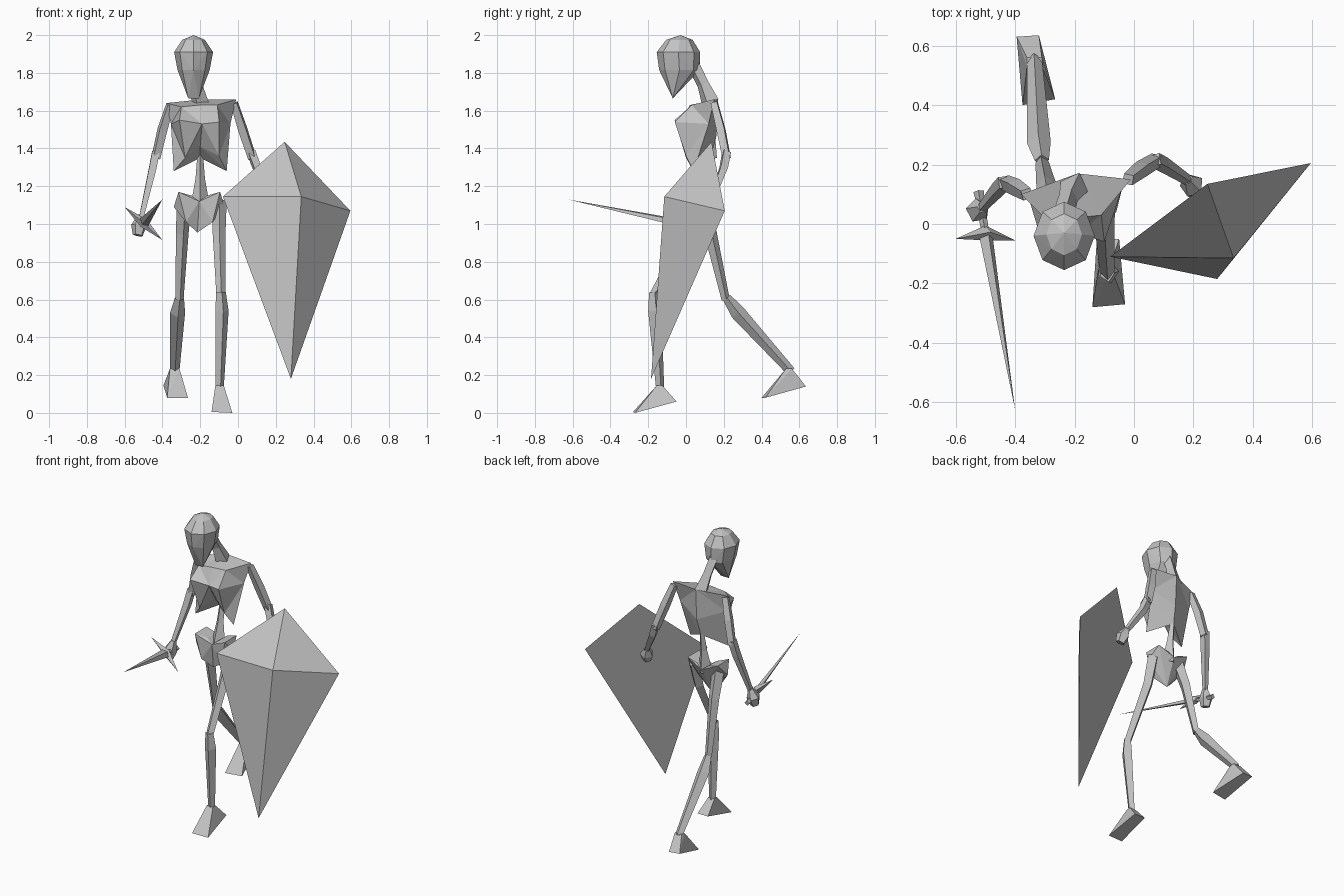
import bpy
import bmesh
from math import cos, sin, pi
from mathutils import Vector

default_cube = bpy.data.objects.get("Cube")
if default_cube:
    bpy.data.objects.remove(default_cube, do_unlink=True)

# One plain bone grey for everything
bone_grey = bpy.data.materials.new("bone_grey")
bone_grey.use_nodes = True
colour = (0.55, 0.55, 0.55, 1)
bone_grey.diffuse_color = colour
bone_grey.node_tree.nodes["Principled BSDF"].inputs["Base Color"].default_value = colour


def finish(name, bm):
    """Turn a bmesh into a flat shaded object."""
    bmesh.ops.recalc_face_normals(bm, faces=bm.faces)
    mesh = bpy.data.meshes.new(name)
    bm.to_mesh(mesh)
    bm.free()
    mesh.materials.append(bone_grey)
    part = bpy.data.objects.new(name, mesh)
    bpy.context.collection.objects.link(part)
    return part


def hull(name, points):
    """Faceted solid wrapped around a few corner points."""
    bm = bmesh.new()
    verts = [bm.verts.new(p) for p in points]
    result = bmesh.ops.convex_hull(bm, input=verts)
    loose = [v for v in result["geom_interior"] if isinstance(v, bmesh.types.BMVert)]
    bmesh.ops.delete(bm, geom=loose, context='VERTS')
    return finish(name, bm)


def loft(name, rings):
    """Skin equal-sized rings of points and cap both ends."""
    bm = bmesh.new()
    loops = [[bm.verts.new(p) for p in ring] for ring in rings]
    count = len(loops[0])
    for low, high in zip(loops, loops[1:]):
        for i in range(count):
            j = (i + 1) % count
            bm.faces.new((low[i], low[j], high[j], high[i]))
    for end in (loops[0], loops[-1]):
        bm.faces.new(end)
    bmesh.ops.triangulate(bm, faces=bm.faces)
    return finish(name, bm)


def limb(name, stations, sides=4):
    """Tapered bone through (centre, radius) stations."""
    start, end = Vector(stations[0][0]), Vector(stations[-1][0])
    turn = (end - start).to_track_quat('Z', 'Y')
    angles = [2 * pi * i / sides for i in range(sides)]
    rings = []
    for centre, radius in stations:
        rings.append([Vector(centre) + turn @ Vector((cos(a), sin(a), 0)) * radius
                      for a in angles])
    return loft(name, rings)


def oval(centre, rx, ry, sides=8):
    """Horizontal ring of points."""
    x, y, z = centre
    return [(x + rx * cos(2 * pi * i / sides), y + ry * sin(2 * pi * i / sides), z)
            for i in range(sides)]


# Head: domed skull tapering to a narrow chin
skull = [(-.235, -.03, 2)]
skull += oval((-.235, -.035, 1.975), .06, .07)
skull += oval((-.235, -.04, 1.91), .103, .115)
skull += oval((-.235, -.035, 1.815), .085, .107)
for side in (-1, 1):
    skull.append((-.235 + side * .028, -.07, 1.665))
hull("head", skull)
limb("neck", [((-.235, .04, 1.84), .035), ((-.22, .09, 1.74), .033), ((-.2, .13, 1.64), .05)])

# Ribcage: right shoulder, back, left shoulder, left chest, sternum, right chest
loft("ribcage", [
    [(-.38, .1, 1.64), (-.19, .17, 1.66), (-.01, .15, 1.66),
     (-.11, .03, 1.63), (-.2, .02, 1.63), (-.3, .02, 1.62)],
    [(-.355, .09, 1.53), (-.19, .16, 1.46), (-.04, .12, 1.53),
     (-.1, -.06, 1.54), (-.19, -.03, 1.53), (-.31, -.06, 1.55)],
    [(-.34, .04, 1.28), (-.2, .13, 1.35), (-.06, .04, 1.28),
     (-.1, 0, 1.36), (-.2, .05, 1.41), (-.28, 0, 1.35)],
])

# Spine and two-lobed pelvis
limb("spine", [((-.2, .12, 1.37), .015), ((-.2, .1, 1.24), .025), ((-.2, .08, 1.1), .05)])
for name, side in (("pelvis_right", -1), ("pelvis_left", 1)):
    middle = -.205
    hull(name, [
        (middle, .02, 1.12), (middle, .13, 1.12), (middle - .01, .05, .955),
        (middle + side * .04, .03, 1.15), (middle + side * .04, .12, 1.15),
        (middle + side * .11, 0, 1.17), (middle + side * .11, .12, 1.17),
        (middle + side * .135, .05, 1.09), (middle + side * .07, .01, 1.01),
    ])

# Legs: the right one trails, the left one leads
limb("right_thigh", [((-.285, .07, 1.12), .04), ((-.295, .13, .95), .034),
                     ((-.31, .21, .6), .022)])
limb("right_shin", [((-.31, .215, .61), .024), ((-.32, .275, .53), .04),
                    ((-.335, .555, .22), .025)])
limb("left_thigh", [((-.1, .06, 1.12), .04), ((-.1, .01, .95), .034),
                    ((-.09, -.165, .63), .025)])
limb("left_shin", [((-.09, -.17, .64), .026), ((-.085, -.165, .54), .036),
                   ((-.097, -.137, .13), .022)])
hull("right_foot", [
    (-.36, .53, .235), (-.31, .53, .235), (-.36, .56, .235), (-.31, .56, .235),
    (-.395, .63, .145), (-.32, .635, .14), (-.375, .4, .08), (-.265, .42, .08)])
hull("left_foot", [
    (-.12, -.155, .145), (-.075, -.155, .145), (-.12, -.125, .145), (-.075, -.125, .145),
    (-.125, -.05, .06), (-.05, -.05, .06), (-.14, -.28, .005), (-.03, -.27, 0)])

# Arms and fists
limb("right_upper_arm", [((-.36, .1, 1.63), .024), ((-.4, .125, 1.5), .03),
                         ((-.435, .14, 1.35), .027)])
limb("right_forearm", [((-.435, .14, 1.38), .028), ((-.455, .12, 1.28), .027),
                       ((-.515, .05, 1.02), .016)])
limb("left_upper_arm", [((-.02, .15, 1.64), .024), ((.025, .185, 1.5), .03),
                        ((.075, .215, 1.35), .027)])
limb("left_forearm", [((.07, .215, 1.38), .028), ((.1, .2, 1.3), .027),
                      ((.185, .145, 1.15), .018)])
limb("right_hand", [((-.51, .055, 1.05), .017), ((-.525, .045, .99), .042),
                    ((-.53, .035, .94), .028)], 5)
limb("left_hand", [((.18, .15, 1.165), .018), ((.195, .13, 1.12), .042),
                   ((.205, .115, 1.075), .028)], 5)

# Sword: blade, crossguard and grip
guard = Vector((-.5, -.03, 1.005))
across = Vector((.76, 0, -.65))
flat = Vector((.65, .1, .76))
blade = [(-.4, -.625, 1.13)]
blade += [guard + offset * side for side in (-1, 1) for offset in (across * .03, flat * .015)]
hull("sword_blade", blade + [guard + Vector((0, .01, 0))])
arms = [(-.6, -.05, 1.09), (-.4, -.055, .915)]
arms += [guard + flat * .025 * side for side in (-1, 1)]
arms += [guard + Vector((0, .025 * side, 0)) for side in (-1, 1)]
hull("sword_guard", arms)
limb("sword_grip", [(guard, .013), ((-.52, .09, .98), .015), ((-.523, .11, .975), .018)])

# Kite shield with a raised boss
hull("shield", [
    (.247, .135, 1.435), (-.08, -.11, 1.145), (.595, .205, 1.07),
    (.335, -.115, 1.145), (.28, -.185, .18)])
